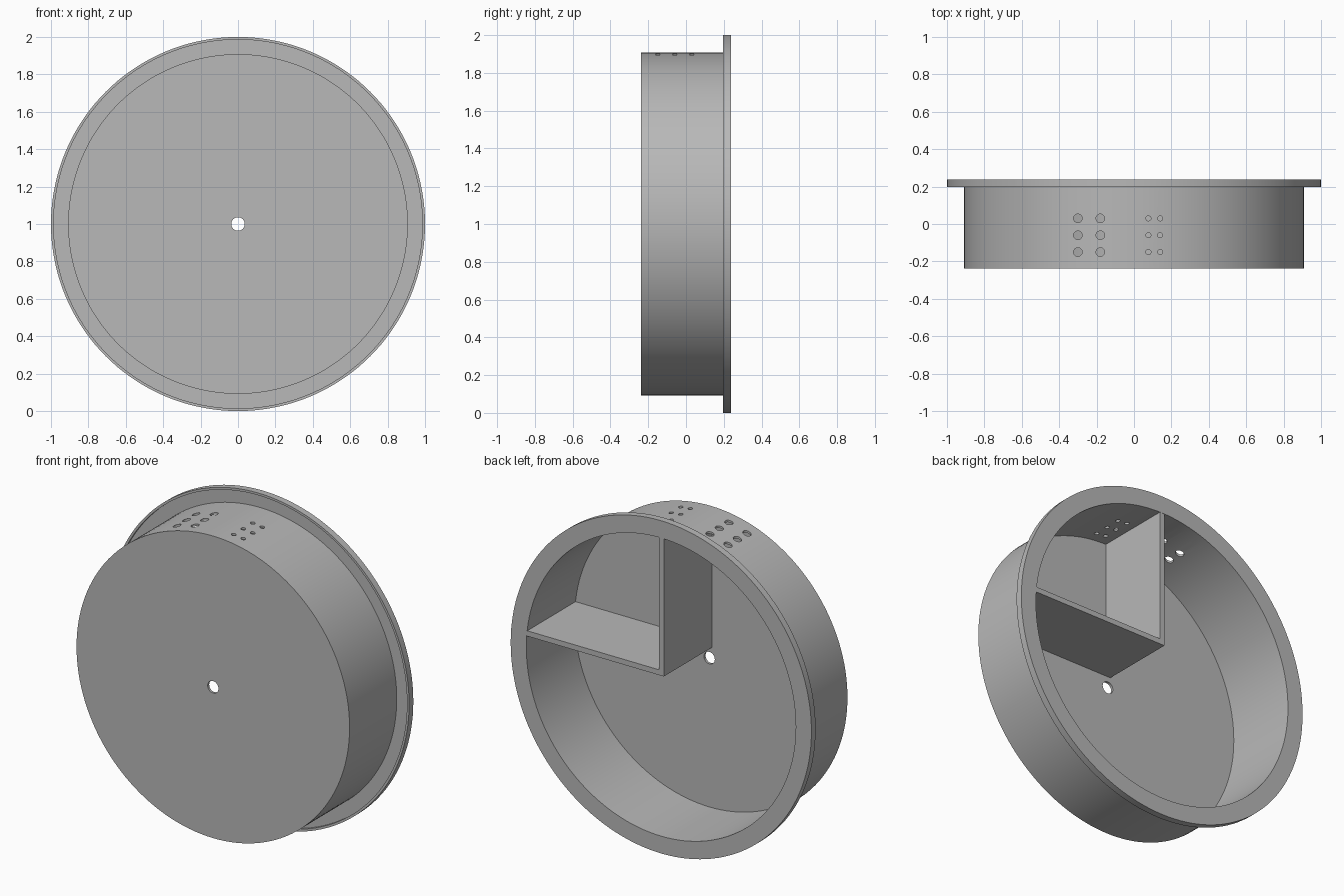
import bpy, bmesh, math
from mathutils import Matrix

if "Cube" in bpy.data.objects:
    bpy.data.objects.remove(bpy.data.objects["Cube"], do_unlink=True)

grey = bpy.data.materials.new("plain_grey")
grey.use_nodes = True
grey.diffuse_color = (0.48, 0.48, 0.48, 1)
grey.node_tree.nodes["Principled BSDF"].inputs["Base Color"].default_value = grey.diffuse_color

SEGMENTS = 144
FRONT, BACK, FLANGE = -0.237, 0.237, 0.197
BODY_R, INNER_R, HOLE_R, FLOOR = 0.908, 0.896, 0.036, -0.222
CENTRE_Z = 1.0


def to_object(bm, name):
    bmesh.ops.recalc_face_normals(bm, faces=bm.faces)
    mesh = bpy.data.meshes.new(name)
    bm.to_mesh(mesh)
    bm.free()
    mesh.materials.append(grey)
    obj = bpy.data.objects.new(name, mesh)
    bpy.context.collection.objects.link(obj)
    return obj


def select_only(obj):
    bpy.ops.object.select_all(action='DESELECT')
    obj.select_set(True)
    bpy.context.view_layer.objects.active = obj


def lathe(name, profile):
    """Revolve a closed (radius, y) profile around the y axis."""
    bm = bmesh.new()
    rings = []
    for i in range(SEGMENTS):
        a = math.tau * i / SEGMENTS
        rings.append([bm.verts.new((r * math.sin(a), y, CENTRE_Z + r * math.cos(a)))
                      for r, y in profile])
    n = len(profile)
    for i, ring in enumerate(rings):
        nxt = rings[(i + 1) % SEGMENTS]
        for j in range(n):
            k = (j + 1) % n
            bm.faces.new((ring[j], ring[k], nxt[k], nxt[j]))
    return to_object(bm, name)


def box(name, low, high):
    bm = bmesh.new()
    bmesh.ops.create_cube(bm, size=1)
    for v in bm.verts:
        v.co = [lo + (c + 0.5) * (hi - lo) for c, lo, hi in zip(v.co, low, high)]
    return to_object(bm, name)


# Round pan with a pierced floor and a flange with a thin raised lip
housing = lathe("flanged_housing", [
    (HOLE_R, FRONT), (BODY_R, FRONT), (BODY_R, FLANGE + 0.014),
    (0.986, FLANGE + 0.014), (0.986, FLANGE), (1.0, FLANGE),
    (1.0, BACK), (INNER_R, BACK), (INNER_R, FLOOR), (HOLE_R, FLOOR)])

# Two groups of six vent holes drilled down through the top of the wall
bm = bmesh.new()
for columns, radius in (((-0.30, -0.18), 0.023), ((0.077, 0.14), 0.0135)):
    for x in columns:
        for y in (-0.15, -0.06, 0.03):
            bmesh.ops.create_cone(bm, cap_ends=True, segments=24, radius1=radius,
                                  radius2=radius, depth=0.4,
                                  matrix=Matrix.Translation((x, y, 1.9)))
cutter = to_object(bm, "vent_cutter")
cutter.hide_render = True
cut = housing.modifiers.new("vents", 'BOOLEAN')
cut.operation = 'DIFFERENCE'
cut.solver = 'EXACT'
cut.object = cutter
select_only(housing)
bpy.ops.object.modifier_apply(modifier=cut.name)
bpy.data.objects.remove(cutter, do_unlink=True)
select_only(housing)
bpy.ops.object.shade_smooth_by_angle(angle=math.radians(30))

# Two dividers closing off the upper compartment
box("upright_divider", (-0.018, FLOOR - 0.005, 1.068), (0.014, BACK - 0.0005, 1.902))
box("level_divider", (0.014, FLOOR - 0.005, 1.068), (0.899, BACK - 0.0005, 1.1))
